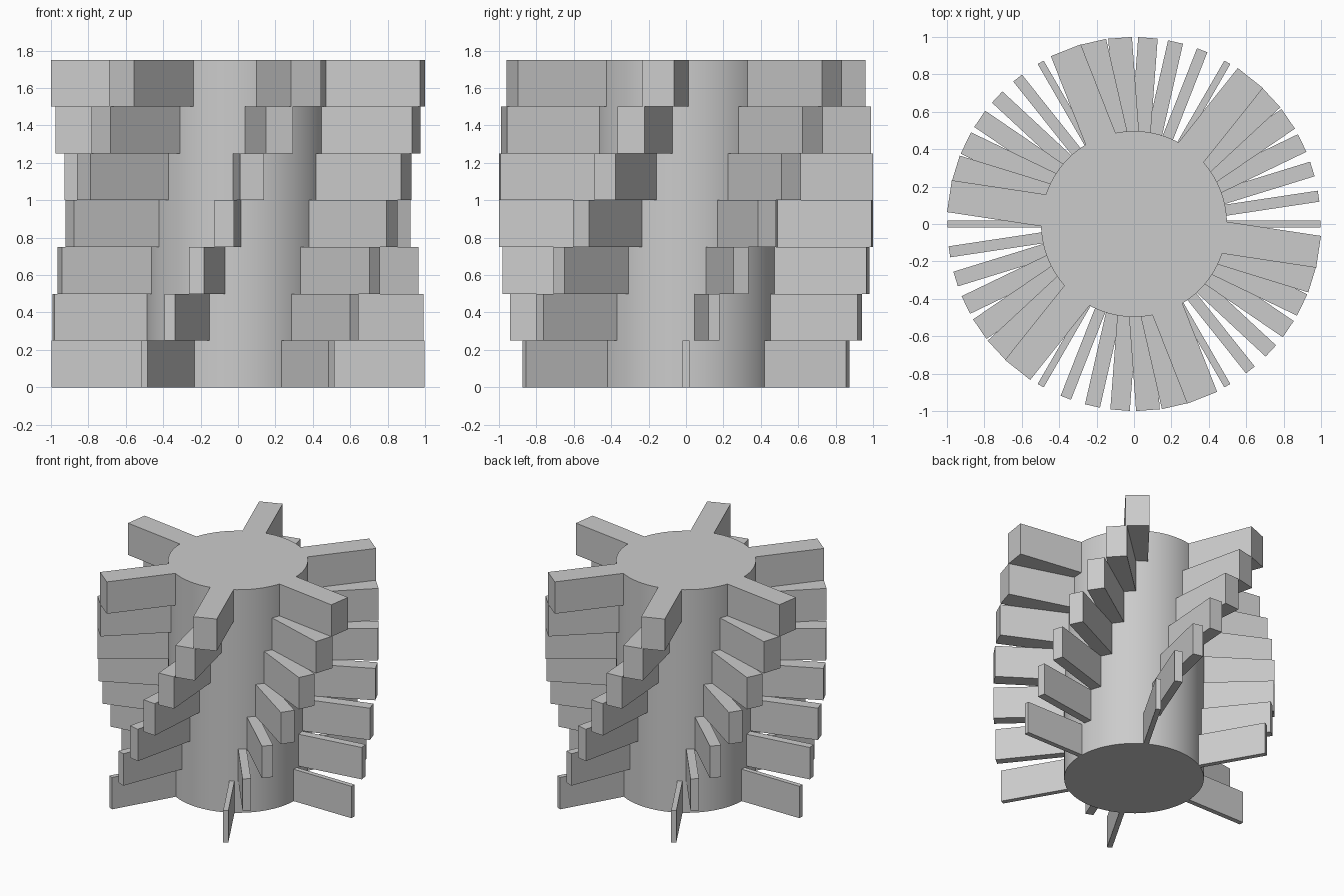
import bpy, bmesh, math
from mathutils import Matrix, Vector

cube = bpy.data.objects.get("Cube")
if cube:
    bpy.data.objects.remove(cube, do_unlink=True)

TIERS = 7            # stacked rings of blades
BLADES = 6           # blades in each ring
TIER_HEIGHT = 0.25
HUB_RADIUS = 0.497
TIP_RADIUS = 0.998
STEP = math.tau / (TIERS * BLADES)   # twist from one ring to the next

grey = bpy.data.materials.new("plain grey")
grey.use_nodes = True
color = (0.6, 0.6, 0.6, 1)
grey.diffuse_color = color
grey.node_tree.nodes["Principled BSDF"].inputs["Base Color"].default_value = color


def add_object(name, bm):
    mesh = bpy.data.meshes.new(name)
    bm.to_mesh(mesh)
    bm.free()
    mesh.materials.append(grey)
    obj = bpy.data.objects.new(name, mesh)
    bpy.context.collection.objects.link(obj)
    return obj


def add_blade(bm, width, z, angle):
    # the inner corners sit on the hub surface
    inner = math.sqrt(HUB_RADIUS ** 2 - width ** 2 / 4)
    size = Vector((TIP_RADIUS - inner, width, TIER_HEIGHT))
    centre = Vector(((TIP_RADIUS + inner) / 2, 0, z + TIER_HEIGHT / 2))
    matrix = (Matrix.Rotation(angle, 4, 'Z') @ Matrix.Translation(centre)
              @ Matrix.Diagonal(size).to_4x4())
    bmesh.ops.create_cube(bm, size=1, matrix=matrix)


# Central hub: smooth round side, flat caps
height = TIERS * TIER_HEIGHT
bm = bmesh.new()
bmesh.ops.create_cone(bm, cap_ends=True, segments=96, radius1=HUB_RADIUS,
                      radius2=HUB_RADIUS, depth=height,
                      matrix=Matrix.Translation((0, 0, height / 2)))
hub = add_object("hub", bm)
bpy.ops.object.select_all(action='DESELECT')
hub.select_set(True)
bpy.context.view_layer.objects.active = hub
bpy.ops.object.shade_smooth_by_angle(angle=math.radians(30))

# Rings of blades, each wider and turned further than the one below
for tier in range(TIERS):
    bm = bmesh.new()
    width = 0.037 + 0.0225 * tier
    for blade in range(BLADES):
        angle = blade * math.tau / BLADES + tier * STEP
        add_blade(bm, width, tier * TIER_HEIGHT, angle)
    add_object(f"blade_ring_{tier + 1}", bm)
